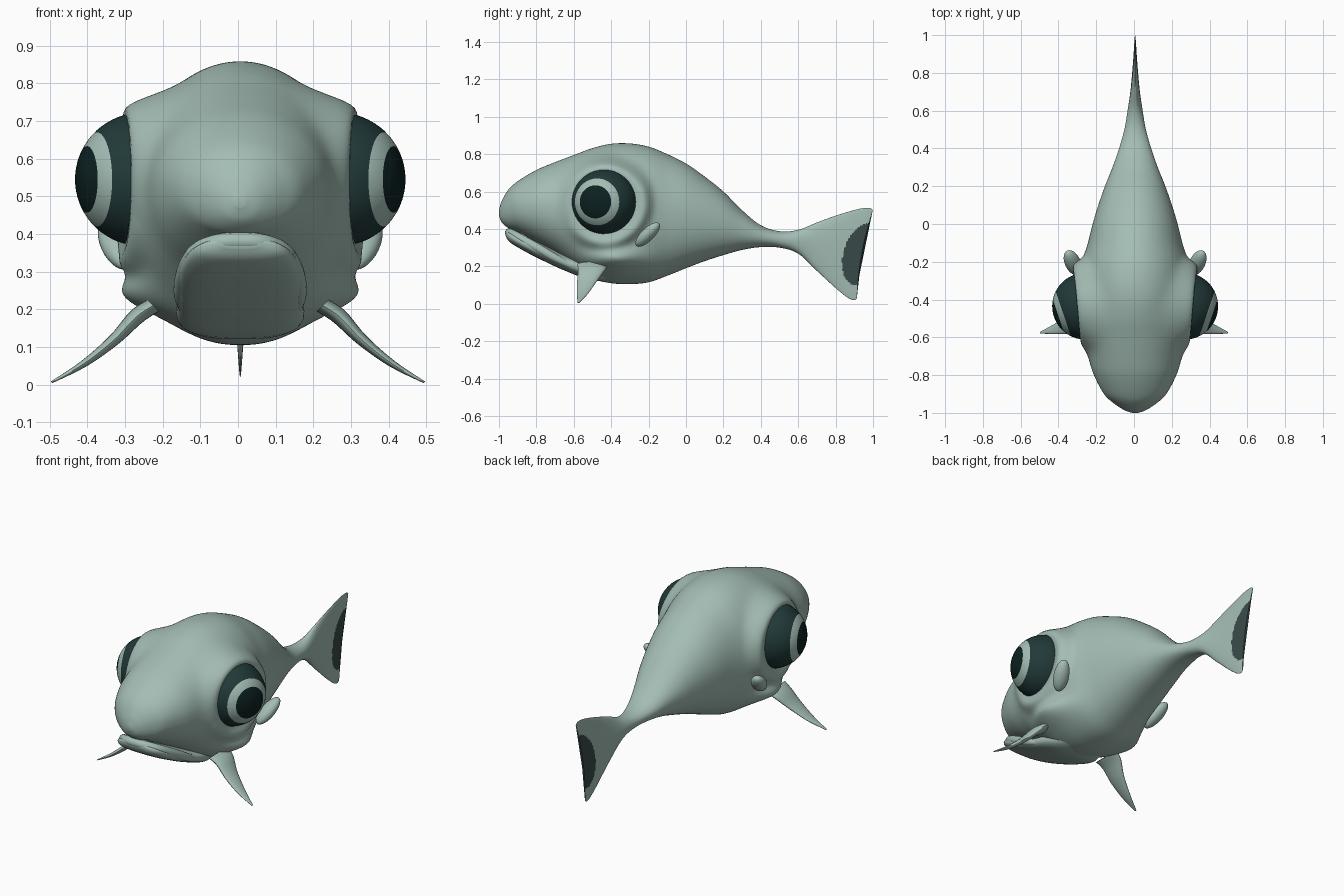
import bpy, bmesh, math
from mathutils import Vector, Matrix

cube = bpy.data.objects.get("Cube")
if cube:
    bpy.data.objects.remove(cube, do_unlink=True)


def material(name, rgb):
    mat = bpy.data.materials.new(name)
    mat.use_nodes = True
    mat.diffuse_color = (*rgb, 1)
    bsdf = next(n for n in mat.node_tree.nodes if n.type == 'BSDF_PRINCIPLED')
    bsdf.inputs["Base Color"].default_value = (*rgb, 1)
    return mat


sage = material("sage skin", (0.37, 0.51, 0.46))
teal = material("dark teal", (0.015, 0.041, 0.04))
black = material("pupil black", (0.004, 0.015, 0.015))
slate = material("tail slate", (0.04, 0.07, 0.066))


def finish(name, bm, mats, mirror=False, shift=0.006):
    bmesh.ops.recalc_face_normals(bm, faces=bm.faces[:])
    mesh = bpy.data.meshes.new(name)
    bm.to_mesh(mesh)
    bm.free()
    for m in mats:
        mesh.materials.append(m)
    obj = bpy.data.objects.new(name, mesh)
    obj.location.x = shift
    bpy.context.collection.objects.link(obj)
    if mirror:
        obj.modifiers.new("Mirror", 'MIRROR').use_mirror_merge = False
    bpy.ops.object.select_all(action='DESELECT')
    obj.select_set(True)
    bpy.context.view_layer.objects.active = obj
    bpy.ops.object.shade_smooth_by_angle(angle=math.radians(50))


def smooth_rows(rows, steps):
    """Catmull-Rom interpolation through rows of numbers."""
    pts = [rows[0]] + list(rows) + [rows[-1]]
    out = []
    for i in range(1, len(pts) - 2):
        for s in range(steps):
            t = s / steps
            out.append([0.5 * (2 * b + (c - a) * t + (2 * a - 5 * b + 4 * c - d) * t * t
                               + (3 * b - a - 3 * c + d) * t ** 3)
                        for a, b, c, d in zip(*pts[i - 1:i + 3])])
    return out + [list(rows[-1])]


def skin(rings):
    """Bridge closed rings into one capped surface."""
    bm = bmesh.new()
    loops = [[bm.verts.new(p) for p in ring] for ring in rings]
    for r, q in zip(loops, loops[1:]):
        for i in range(len(r)):
            j = (i + 1) % len(r)
            bm.faces.new((r[i], r[j], q[j], q[i]))
    bm.faces.new(loops[0])
    bm.faces.new(loops[-1])
    return bm


def section(y, top, bottom, width, count, low_power):
    """Upright ring, round above, with a chosen fullness below."""
    mid, half = (top + bottom) / 2, (top - bottom) / 2
    ring = []
    for i in range(count):
        a = math.tau * i / count
        c, s = math.cos(a), math.sin(a)
        e = 1 if s >= 0 else 2 / low_power
        ring.append(Vector((width * math.copysign(abs(c) ** e, c), y,
                            mid + half * math.copysign(abs(s) ** e, s))))
    return ring


EYE = Vector((0.262, -0.435, 0.545))


def bump(value, centre, spread):
    return math.exp(-((value - centre) / spread) ** 2)


def sculpt(p):
    side = min(1, abs(p.x) / 0.15)
    # Flatten and raise the sides into eye sockets
    d = math.hypot(p.y - EYE.y, p.z - EYE.z)
    w = side * (1 if d < 0.182 else bump(d, 0.182, 0.045))
    x = abs(p.x) + (0.306 + 0.09 * (p.y - EYE.y) - abs(p.x)) * w
    # Raised rim behind and below the eye
    x += 0.023 * side * bump(d, 0.225, 0.03) * max(0, min(1, 0.5 + 4 * (p.y - p.z + 0.95)))
    # Cheek bulge above the fins
    x += 0.075 * side * bump(p.y, -0.39, 0.14) * bump(p.z, 0.237, 0.06)
    p.x = math.copysign(x, p.x)
    # Slanted, hollow trailing edge of the tail
    if p.y > 0.6:
        u = (p.z - 0.27) / 0.25
        p.y += ((p.y - 0.6) / 0.32) ** 2 * (0.02 + 0.046 * u + 0.02 * u * u)
    return p


# Body and tail: y, top, bottom, half width
body_rows = [
    (-1, .50, .47, .015), (-.985, .55, .435, .058), (-.95, .61, .405, .112),
    (-.9, .655, .385, .165), (-.8, .715, .33, .218), (-.7, .757, .272, .25),
    (-.6, .795, .2, .28), (-.5, .832, .135, .292), (-.4, .855, .11, .295),
    (-.3, .857, .105, .295), (-.2, .84, .115, .28), (-.1, .8, .15, .25),
    (0, .75, .19, .225), (.1, .68, .228, .195), (.2, .6, .26, .16),
    (.3, .5, .288, .12), (.4, .42, .303, .085), (.5, .388, .3, .057),
    (.6, .395, .268, .04), (.7, .437, .175, .025), (.8, .48, .085, .015),
    (.87, .508, .032, .009), (.905, .512, .02, .006), (.92, .5, .03, .004),
]
bm = skin([[sculpt(p) for p in section(*row, 160, 2.2)] for row in smooth_rows(body_rows, 10)])
for f in bm.faces:
    c = f.calc_center_median()
    centre = 0.945 + 0.2 * (c.z - 0.27)
    if c.y > 0.8 and ((c.y - centre) / 0.105) ** 2 + ((c.z - 0.265) / 0.165) ** 2 < 1:
        f.material_index = 1
finish("body", bm, [sage, slate])

# Lower jaw
jaw_rows = [(-.964, .388, .362, .05), (-.945, .392, .332, .11), (-.89, .375, .296, .145),
            (-.8, .335, .248, .162), (-.65, .27, .178, .166), (-.5, .24, .125, .165),
            (-.35, .22, .12, .1)]
finish("lower_jaw", skin([section(*r, 64, 2.7) for r in smooth_rows(jaw_rows, 5)]), [sage])

# Lower lip: tapered tube around the jaw rim, x, y, z, radius
half_lip = [(0, -.944, .38, .024), (.06, -.936, .376, .024), (.115, -.89, .352, .024),
            (.145, -.8, .302, .024), (.155, -.7, .245, .022), (.15, -.61, .2, .014)]
lip_rows = [(-x, y, z, r) for x, y, z, r in half_lip[:0:-1]] + half_lip
path = smooth_rows(lip_rows, 5)
rings = []
for i, (x, y, z, r) in enumerate(path):
    a, b = path[max(i - 1, 0)], path[min(i + 1, len(path) - 1)]
    along = (Vector(b[:3]) - Vector(a[:3])).normalized()
    side = along.cross(Vector((0, 0, 1))).normalized()
    up = side.cross(along)
    rings.append([Vector((x, y, z)) + r * (math.cos(t) * side + math.sin(t) * up)
                  for t in (math.tau * k / 16 for k in range(16))])
finish("lower_lip", skin(rings), [sage])

# Eyes: concentric bands by angle from the gaze direction
bm = bmesh.new()
bmesh.ops.create_uvsphere(bm, u_segments=48, v_segments=36, radius=0.177)
for f in bm.faces:
    angle = math.degrees(f.calc_center_median().angle(Vector((0, 0, 1))))
    f.material_index = 2 if angle < 30 else 0 if angle < 45 else 1
gaze = Vector((0.945, -0.32, 0)).to_track_quat('Z', 'Y').to_matrix().to_4x4()
bmesh.ops.transform(bm, matrix=Matrix.Translation(EYE) @ gaze, verts=bm.verts[:])
finish("eyes", bm, [sage, teal, black], mirror=True)

# Front fins: x, z, chord centre, half chord, half thickness
fin_rows = [(.225, .21, -.5, .082, .022), (.27, .18, -.505, .072, .022),
            (.33, .118, -.53, .052, .016), (.41, .055, -.553, .03, .01),
            (.495, .006, -.575, .005, .003)]
rings = []
for x, z, y, chord, thick in smooth_rows(fin_rows, 5):
    rings.append([Vector((x + 0.7 * thick * math.sin(t), y + chord * math.cos(t),
                          z + 0.7 * thick * math.sin(t)))
                  for t in (math.tau * k / 20 for k in range(20))])
finish("front_fins", skin(rings), [sage], mirror=True, shift=0)

# Gill knobs: slanted lobes behind the eyes
bm = bmesh.new()
bmesh.ops.create_uvsphere(bm, u_segments=24, v_segments=16, radius=1)
place = (Matrix.Translation((.33, -.205, .37)) @ Matrix.Rotation(math.radians(-25), 4, 'Z')
         @ Matrix.Rotation(math.radians(42), 4, 'X') @ Matrix.Diagonal((.042, .09, .034, 1)))
bmesh.ops.transform(bm, matrix=place, verts=bm.verts[:])
finish("gill_knobs", bm, [sage], mirror=True)
